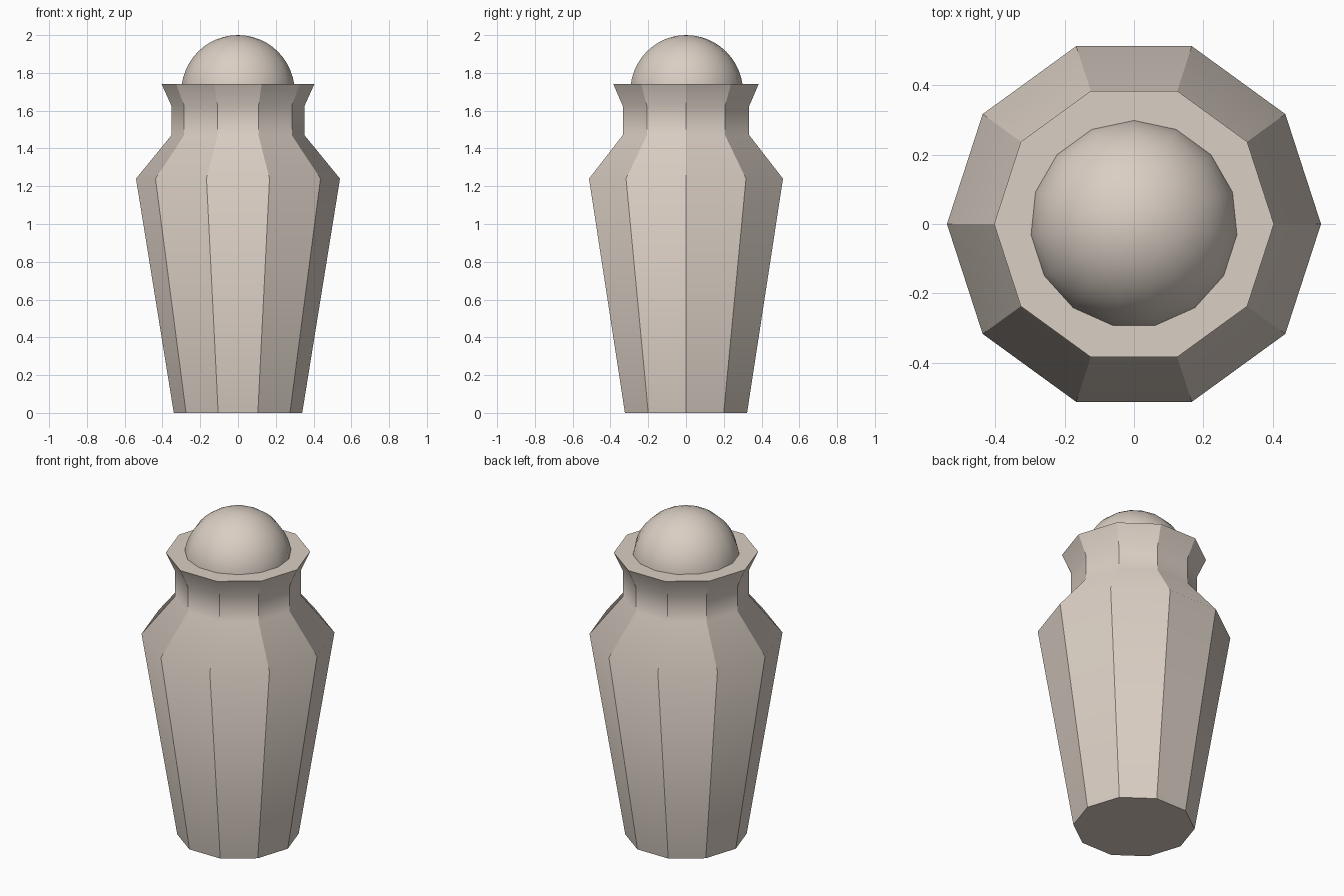
import bpy, bmesh
from math import cos, sin, tau

cube = bpy.data.objects.get("Cube")
if cube:
    bpy.data.objects.remove(cube)

# Single clay colour
clay = bpy.data.materials.new("pale clay")
clay.use_nodes = True
colour = (0.70, 0.62, 0.55, 1)
clay.diffuse_color = colour
clay.node_tree.nodes["Principled BSDF"].inputs["Base Color"].default_value = colour


def add_object(name, bm):
    bmesh.ops.recalc_face_normals(bm, faces=bm.faces)
    mesh = bpy.data.meshes.new(name)
    bm.to_mesh(mesh)
    bm.free()
    mesh.materials.append(clay)
    obj = bpy.data.objects.new(name, mesh)
    bpy.context.collection.objects.link(obj)
    return obj


# Ten-sided urn body, as (radius, height) rings from foot to rim
SIDES = 10
profile = [(0.34, 0), (0.54, 1.24), (0.352, 1.47), (0.352, 1.625), (0.404, 1.74)]
bm = bmesh.new()
rings = [[bm.verts.new((r * cos(tau * i / SIDES), r * sin(tau * i / SIDES), z))
          for i in range(SIDES)] for r, z in profile]
for low, high in zip(rings, rings[1:]):
    for i in range(SIDES):
        j = (i + 1) % SIDES
        bm.faces.new((low[i], low[j], high[j], high[i]))
bm.faces.new(rings[0][::-1])
bm.faces.new(rings[-1])
# Smooth up each panel, with crisp panel seams and rims
for face in bm.faces:
    face.smooth = len(face.verts) == 4
for edge in bm.edges:
    upright = abs(edge.verts[0].co.z - edge.verts[1].co.z) > 0.01
    rim = any(len(f.verts) == SIDES for f in edge.link_faces)
    edge.smooth = not (upright or rim)
add_object("urn_body", bm)

# Round stopper resting in the mouth
bm = bmesh.new()
bmesh.ops.create_uvsphere(bm, u_segments=15, v_segments=24, radius=0.302)
bmesh.ops.translate(bm, verts=bm.verts, vec=(0, 0, 1.698))
for face in bm.faces:
    face.smooth = True
add_object("round_stopper", bm)
